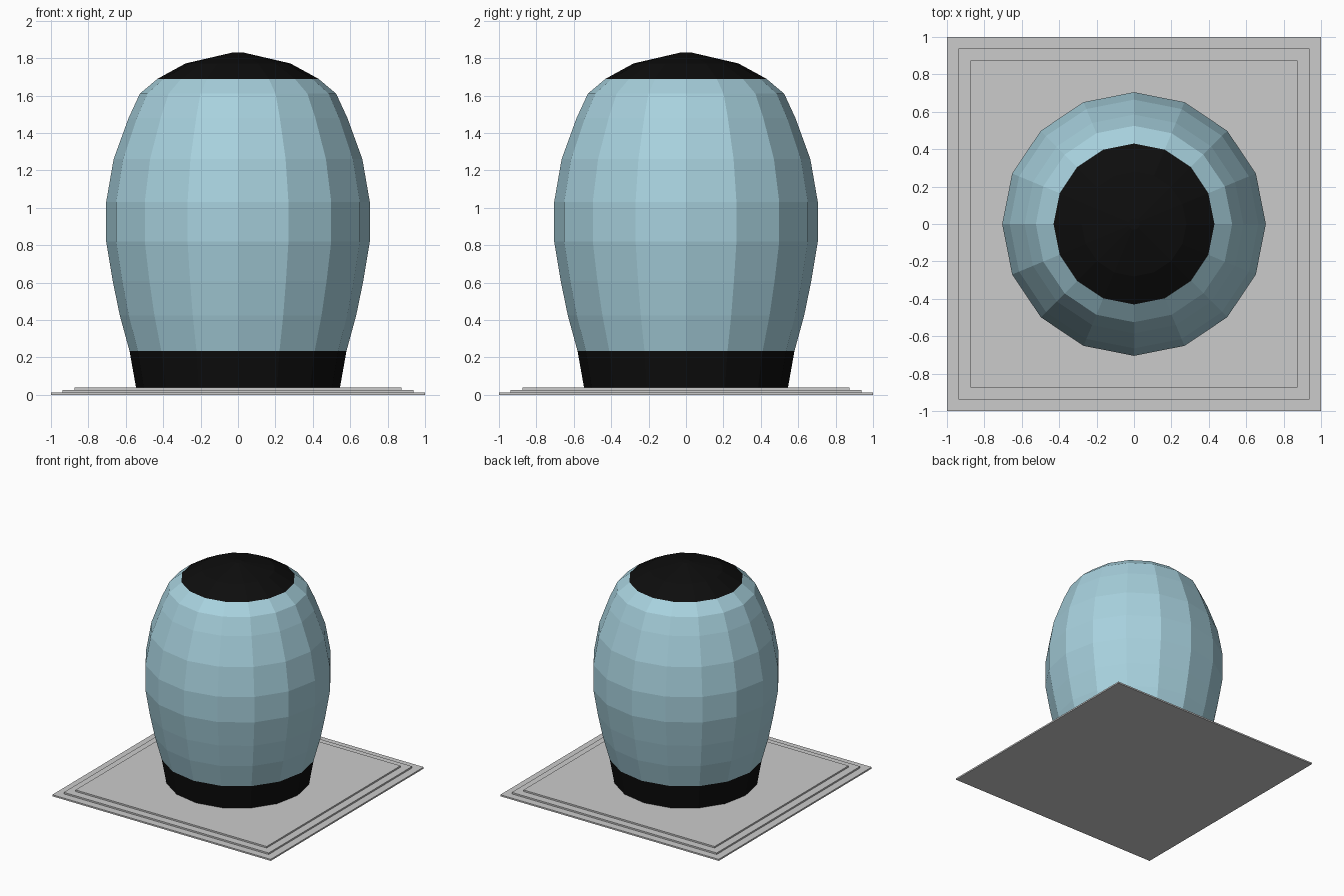
import bpy, bmesh, math

if "Cube" in bpy.data.objects:
    bpy.data.objects.remove(bpy.data.objects["Cube"])

SIDES = 16


def material(name, color):
    m = bpy.data.materials.new(name)
    m.diffuse_color = color
    m.use_nodes = True
    m.node_tree.nodes["Principled BSDF"].inputs["Base Color"].default_value = m.diffuse_color
    return m


blue = material("pale_blue", (0.39, 0.64, 0.73, 1))
black = material("black", (0.004, 0.004, 0.004, 1))


def finish(name, bm, mat=None):
    bmesh.ops.recalc_face_normals(bm, faces=bm.faces)
    me = bpy.data.meshes.new(name)
    bm.to_mesh(me)
    bm.free()
    if mat:
        me.materials.append(mat)
    ob = bpy.data.objects.new(name, me)
    bpy.context.collection.objects.link(ob)
    return ob


def lathe(name, profile, mat):
    """Spin a (radius, z) profile into a faceted shell."""
    bm = bmesh.new()
    verts = [bm.verts.new((r, 0, z)) for r, z in profile]
    edges = [bm.edges.new(p) for p in zip(verts, verts[1:])]
    bmesh.ops.spin(bm, geom=verts + edges, cent=(0, 0, 0), axis=(0, 0, 1),
                   angle=2 * math.tau / 2, steps=SIDES, use_merge=False)
    bmesh.ops.remove_doubles(bm, verts=bm.verts, dist=0.0005)
    # spinning starts on +x, so outward is away from the axis
    bm.normal_update()
    ob_faces = list(bm.faces)
    ob = finish(name, bm, mat)
    me = ob.data
    f = me.polygons[0]
    if f.normal.dot(f.center - sum((v.co for v in me.vertices), f.center * 0) / len(me.vertices)) < 0:
        me.flip_normals()
    return ob


def slab(name, half, z0, z1):
    bm = bmesh.new()
    bmesh.ops.create_cube(bm, size=1)
    bmesh.ops.scale(bm, vec=(2 * half, 2 * half, z1 - z0), verts=bm.verts)
    bmesh.ops.translate(bm, vec=(0, 0, (z0 + z1) / 2), verts=bm.verts)
    return finish(name, bm)


# Stepped square base
for i, half in enumerate((1.0, 0.938, 0.875)):
    slab(f"base_step_{i + 1}", half, i * 0.0127, (i + 1) * 0.0127)

# Black band at the foot of the body
lathe("foot_band", [(0.545, 0.038), (0.58, 0.235)], black)

# Rounded blue body
lathe("body", [(0.58, 0.235), (0.632, 0.425), (0.67, 0.61), (0.705, 0.82),
               (0.705, 1.03), (0.665, 1.26), (0.585, 1.48), (0.525, 1.61),
               (0.43, 1.69)], blue)

# Black domed cap
lathe("top_cap", [(0.43, 1.69), (0.28, 1.772), (0.03, 1.83), (0, 1.83)], black)
